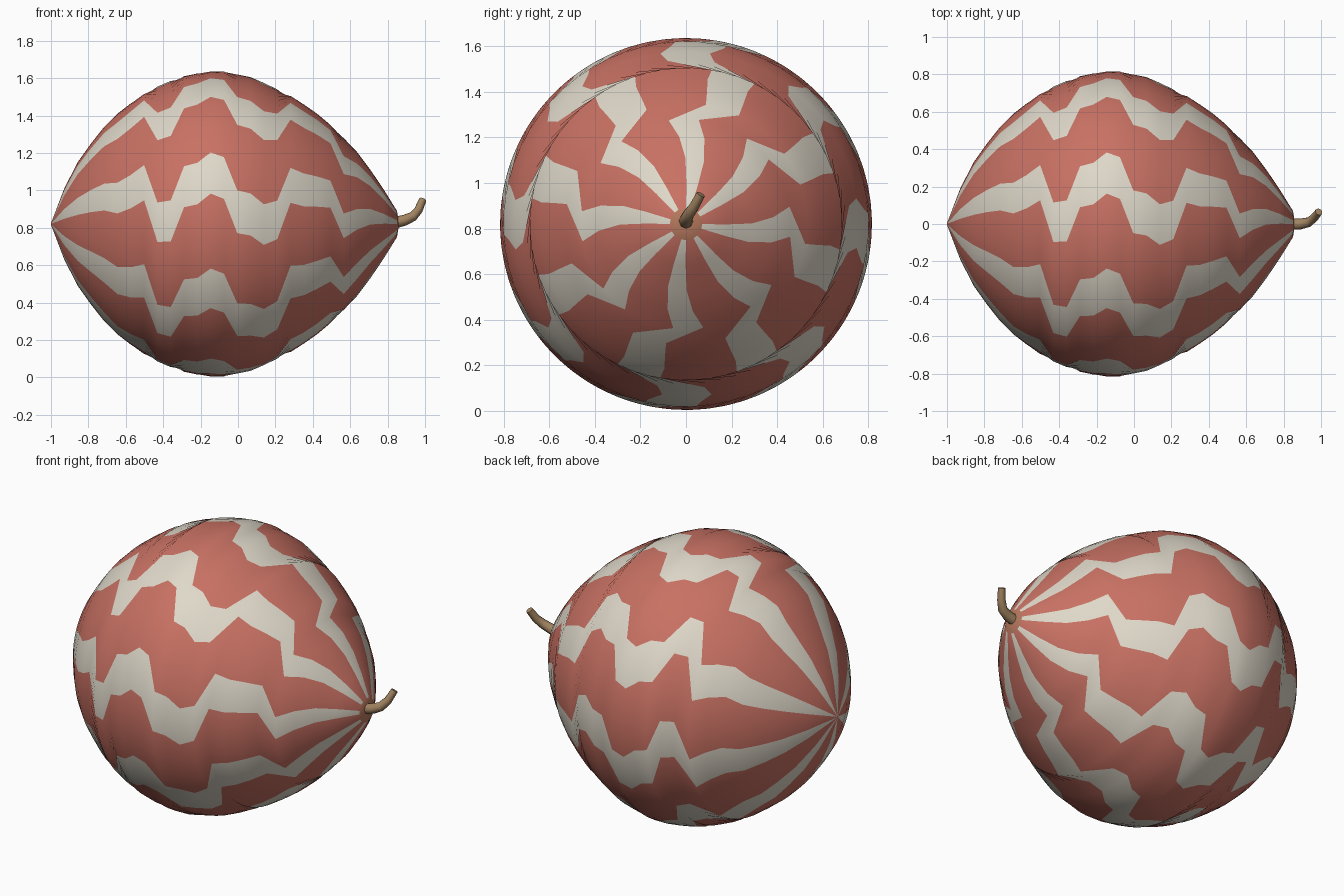
import bpy, bmesh, math
from mathutils import Vector

if "Cube" in bpy.data.objects:
    bpy.data.objects.remove(bpy.data.objects["Cube"])


def material(name, rgb):
    m = bpy.data.materials.new(name)
    m.use_nodes = True
    m.diffuse_color = (*rgb, 1)
    m.node_tree.nodes["Principled BSDF"].inputs["Base Color"].default_value = (*rgb, 1)
    return m


RED = material("coral red", (0.58, 0.165, 0.125))
CREAM = material("cream", (0.74, 0.69, 0.59))
HUB = material("reddish brown", (0.47, 0.19, 0.11))
STEM = material("stem brown", (0.36, 0.23, 0.12))

AXIS_Z = 0.82
STRIPES, WIDTH = 8, 16.5
STEP = 1.85 / 26

# Body radius and upper stripe edge (degrees) at even stations along x
RADII = [0.004, .19, .33, .43, .52, .59, .645, .695, .735, .765, .79, .805, .815, .815,
         .80, .785, .755, .72, .685, .64, .59, .53, .46, .385, .29, .185, .07]
EDGE = [25, 25, 25, 25, 24.5, 22, 24, 27, 9, 9.5, 23, 24, 28, 26,
        13, 12, 8, 10, 26, 25, 25.5, 26, 7, 12, 16, 17, 17]


def ring_angles(edge):
    # Each sector holds a cream band (3 faces) and a red band (5 faces)
    gap = 360 / STRIPES - WIDTH
    steps = [-WIDTH * (1 - i / 3) for i in range(3)] + [gap * i / 5 for i in range(5)]
    return [math.radians(edge + s + 360 / STRIPES * n) for n in range(STRIPES) for s in steps]


def finish(bm, name, mats):
    bmesh.ops.recalc_face_normals(bm, faces=bm.faces)
    me = bpy.data.meshes.new(name)
    bm.to_mesh(me)
    bm.free()
    for m in mats:
        me.materials.append(m)
    ob = bpy.data.objects.new(name, me)
    bpy.context.collection.objects.link(ob)
    bpy.ops.object.select_all(action="DESELECT")
    ob.select_set(True)
    bpy.context.view_layer.objects.active = ob
    bpy.ops.object.shade_smooth_by_angle(angle=math.radians(50))
    return ob


# Striped body, lofted along x
bm = bmesh.new()
rings = []
for k, (r, e) in enumerate(zip(RADII, EDGE)):
    rings.append([bm.verts.new((-1 + STEP * k, -r * math.cos(a), AXIS_Z + r * math.sin(a)))
                  for a in ring_angles(e)])
n = len(rings[0])
for a, b in zip(rings, rings[1:]):
    for i in range(n):
        j = (i + 1) % n
        f = bm.faces.new((a[i], a[j], b[j], b[i]))
        f.material_index = 1 if i % 8 < 3 else 0
bm.faces.new(rings[0])
# Domed hub under the stem
tip = bm.verts.new((0.862, 0, AXIS_Z))
for i in range(n):
    bm.faces.new((rings[-1][i], rings[-1][(i + 1) % n], tip)).material_index = 2
finish(bm, "fruit_body", [RED, CREAM, HUB])

# Curved tapering stem
path = [Vector(p) for p in ((.83, 0, .825), (.89, 0, .84), (.935, .01, .86),
                            (.965, .035, .895), (.988, .065, .95))]
bm = bmesh.new()
rings = []
for i, p in enumerate(path):
    t = (path[min(i + 1, 4)] - path[max(i - 1, 0)]).normalized()
    u = t.cross(Vector((0, 1, 0))).normalized()
    v = t.cross(u)
    r = 0.032 - 0.003 * i
    rings.append([bm.verts.new(p + r * (u * math.cos(a) + v * math.sin(a)))
                  for a in (math.tau * s / 8 for s in range(8))])
for a, b in zip(rings, rings[1:]):
    for i in range(8):
        j = (i + 1) % 8
        bm.faces.new((a[i], a[j], b[j], b[i]))
bm.faces.new(rings[0])
bm.faces.new(rings[-1])
finish(bm, "stem", [STEM])
